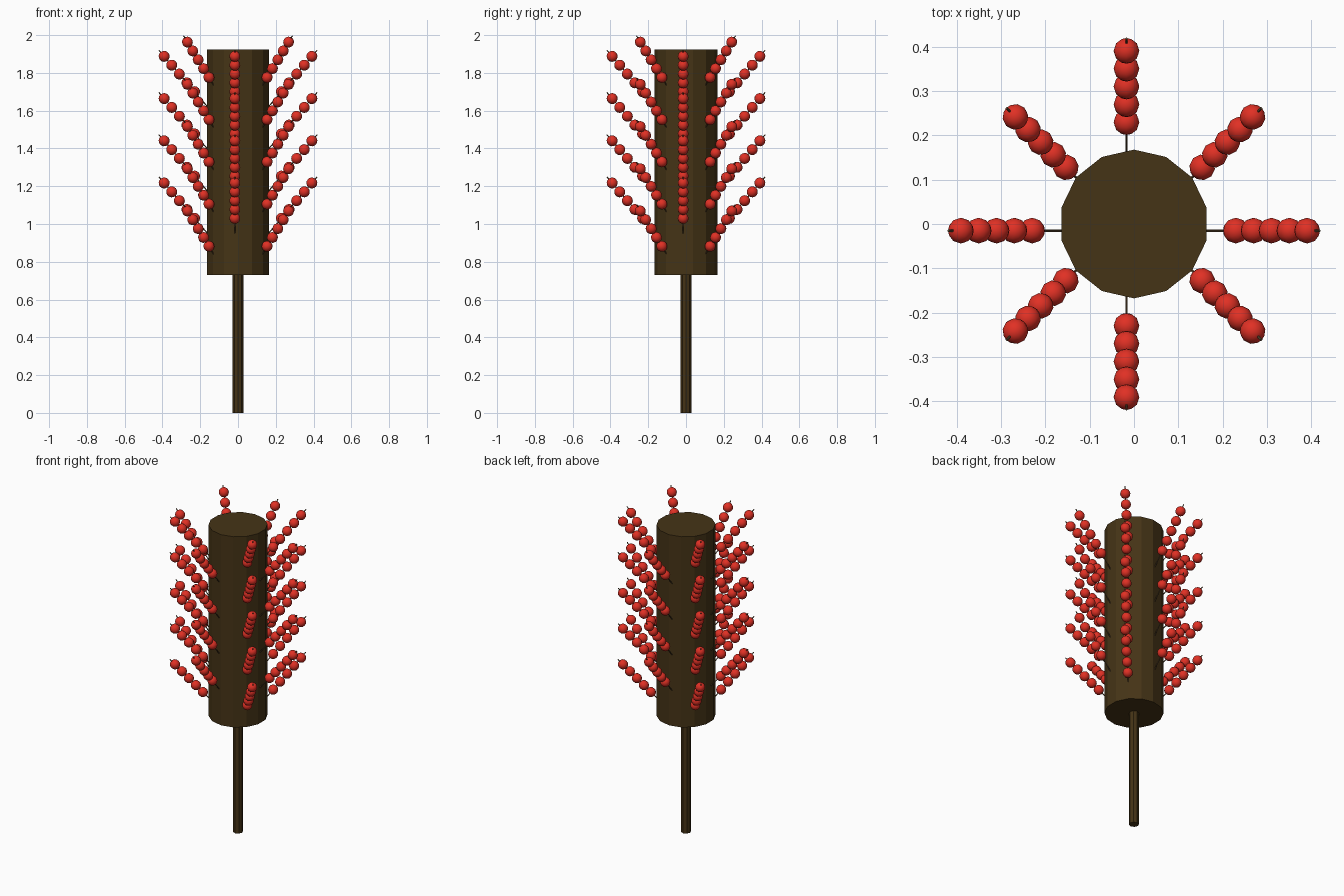
import bpy, bmesh, math
from mathutils import Vector, Matrix

if "Cube" in bpy.data.objects:
    bpy.data.objects.remove(bpy.data.objects["Cube"])


def material(name, rgb):
    m = bpy.data.materials.new(name)
    m.diffuse_color = (*rgb, 1)
    m.use_nodes = True
    m.node_tree.nodes["Principled BSDF"].inputs["Base Color"].default_value = m.diffuse_color
    return m


STRAW = material("dark_straw", (0.06, 0.034, 0.008))
WOOD = material("skewer_wood", (0.12, 0.07, 0.03))
RED = material("red_glaze", (0.75, 0.03, 0.018))


def cylinder(bm, sides, radius, z0, z1):
    bmesh.ops.create_cone(bm, cap_ends=True, segments=sides, radius1=radius, radius2=radius,
                          depth=z1 - z0, matrix=Matrix.Translation((0, 0, (z0 + z1) / 2)))


def finish(bm, name, mat, smooth=False):
    mesh = bpy.data.meshes.new(name)
    for f in bm.faces:
        f.smooth = smooth
    bm.to_mesh(mesh)
    bm.free()
    mesh.materials.append(mat)
    return mesh


def add(name, mesh, matrix=None):
    ob = bpy.data.objects.new(name, mesh)
    bpy.context.collection.objects.link(ob)
    if matrix is not None:
        ob.matrix_world = matrix
    return ob


# Pole and straw bundle; a half-step turn puts a corner on the y axis
for name, sides, radius, z0, z1 in (("pole", 8, 0.028, 0, 0.74),
                                    ("straw_bundle", 14, 0.168, 0.73, 1.925)):
    bm = bmesh.new()
    cylinder(bm, sides, radius, z0, z1)
    far = max(bm.verts, key=lambda v: v.co.y)
    turn = math.pi / 2 - math.atan2(far.co.y, far.co.x)
    bmesh.ops.rotate(bm, verts=bm.verts, matrix=Matrix.Rotation(turn, 3, 'Z'))
    add(name, finish(bm, name, STRAW))

# Shared meshes: five berries in a row, and the thin skewer through them
STEP = 0.0617
bm = bmesh.new()
for i in range(5):
    bmesh.ops.create_uvsphere(bm, u_segments=12, v_segments=8, radius=0.029,
                              matrix=Matrix.Translation((0, 0, i * STEP)))
berries = finish(bm, "berries", RED, True)
bm = bmesh.new()
cylinder(bm, 6, 0.003, -0.13, 4 * STEP + 0.043)
skewer = finish(bm, "skewer", WOOD)


def berry_stick(x, y, z, dx, dy):
    d = Vector((dx, dy, 0)).normalized() * 0.0403 + Vector((0, 0, 0.0468))
    m = Matrix.Translation((x, y, z)) @ d.to_track_quat('Z', 'Y').to_matrix().to_4x4()
    add("berries", berries, m)
    add("skewer", skewer, m)


# Four tiers along the axes, five tiers on the diagonals
GAP = 0.2235
for s in (-1, 1):
    for k in range(4):
        berry_stick(s * 0.23, -0.015, 1.03 + k * GAP, s, 0)
        berry_stick(-0.017, s * 0.23, 1.03 + k * GAP, 0, s)
    for t in (-1, 1):
        for k in range(5):
            berry_stick(s * 0.154, t * 0.128, 0.882 + k * GAP, s, t)
